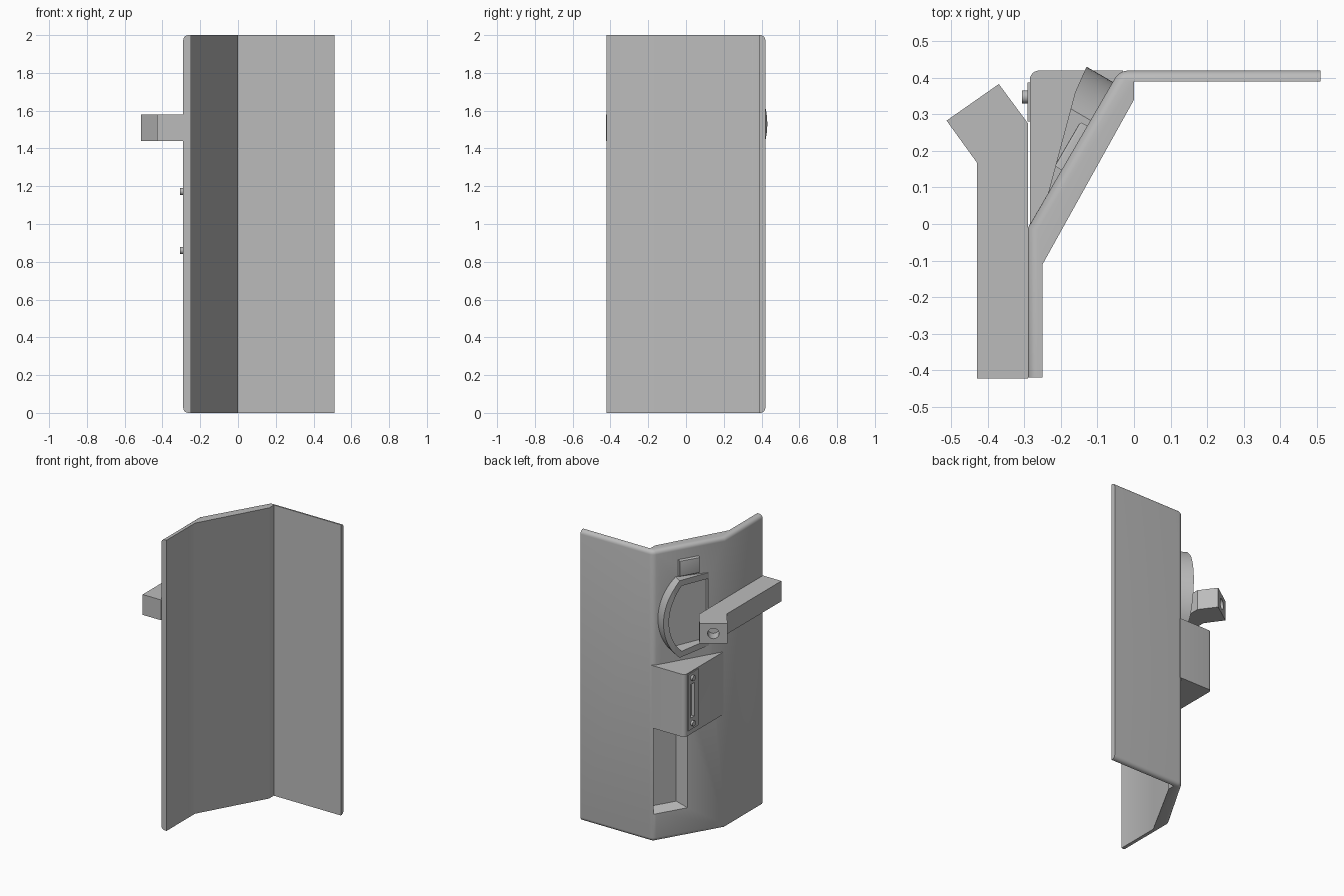
import bpy, bmesh, math
from mathutils import Vector

if "Cube" in bpy.data.objects:
    bpy.data.objects.remove(bpy.data.objects["Cube"])

GREY = (0.5, 0.5, 0.5, 1)
mat = bpy.data.materials.new("plain grey")
mat.use_nodes = True
mat.diffuse_color = GREY
mat.node_tree.nodes["Principled BSDF"].inputs["Base Color"].default_value = GREY

# Frame of the slanted face: u runs along it, h points out of it
CORNER = Vector((-0.04, 0.42, 0))
BEND = Vector((-0.29, -0.01, 0))
ALONG = (BEND - CORNER).normalized()
OUT = Vector((ALONG.y, -ALONG.x, 0))


def upright(x, y, z):
    return Vector((x, y, z))


def on_slant(u, z, h):
    return CORNER + ALONG * u + OUT * h + Vector((0, 0, z))


def sideways(y, z, x):
    return Vector((x, y, z))


def prism(pts, place, low, high, top=None):
    """Extrude an outline; an optional second outline gives a tapered end."""
    bm = bmesh.new()
    a = [bm.verts.new(place(p, q, low)) for p, q in pts]
    b = [bm.verts.new(place(p, q, high)) for p, q in (top or pts)]
    bm.faces.new(a)
    bm.faces.new(b)
    for i in range(len(a)):
        j = (i + 1) % len(a)
        bm.faces.new((a[i], a[j], b[j], b[i]))
    bmesh.ops.recalc_face_normals(bm, faces=bm.faces)
    return bm


def finish(name, bm):
    bmesh.ops.recalc_face_normals(bm, faces=bm.faces)
    mesh = bpy.data.meshes.new(name)
    bm.to_mesh(mesh)
    bm.free()
    mesh.materials.append(mat)
    ob = bpy.data.objects.new(name, mesh)
    bpy.context.collection.objects.link(ob)
    return ob


def activate(ob):
    bpy.ops.object.select_all(action='DESELECT')
    ob.select_set(True)
    bpy.context.view_layer.objects.active = ob


def cut(ob, cutter):
    mod = ob.modifiers.new("cut", 'BOOLEAN')
    mod.operation = 'DIFFERENCE'
    mod.solver = 'EXACT'
    mod.object = cutter
    activate(ob)
    bpy.ops.object.modifier_apply(modifier=mod.name)


def rect(p0, p1, q0, q1):
    return [(p0, q0), (p1, q0), (p1, q1), (p0, q1)]


def cylinder(start, axis, radius, length):
    bm = bmesh.new()
    rot = axis.to_track_quat('Z', 'Y').to_matrix().to_4x4()
    rot.translation = start + axis * (length / 2)
    bmesh.ops.create_cone(bm, cap_ends=True, segments=24, radius1=radius,
                          radius2=radius, depth=length, matrix=rot)
    return bm


# Folded panel with rounded outer rims and a rounded outer fold
outline = [(0.51, 0.42), CORNER.xy, BEND.xy, (-0.29, -0.42), (-0.25, -0.42),
           (-0.25, -0.11), (0, 0.34), (0, 0.39), (0.51, 0.39)]
bm = prism(outline, upright, 0, 2)
outer = [Vector(p) for p in outline[:4]]


def is_outer(v):
    return any((v.co.xy - p).length < 0.001 for p in outer)


rims = []
for e in bm.edges:
    a, b = e.verts
    vertical = abs(a.co.z - b.co.z) > 1
    if is_outer(a) and is_outer(b):
        if not vertical or (a.co.xy - CORNER.xy).length < 0.001:
            rims.append(e)
bmesh.ops.bevel(bm, geom=rims, offset=0.026, segments=5, profile=0.5,
                affect='EDGES')
panel = finish("folded_panel", bm)


# Raised cup: curved on one side, sloping down to the panel on the other
def cup_outline(inset):
    radius, half = 0.35 - inset, 0.265 - inset
    sweep = math.asin(half / radius)
    pts = []
    for i in range(25):
        a = sweep * (i / 12 - 1)
        pts.append((0.386 - radius * math.cos(a), 1.53 + radius * math.sin(a)))
    end = 0.40 - inset * 0.5
    return pts + [(end, 1.53 + half - 0.015), (end, 1.53 - half + 0.015)]


bm = prism(cup_outline(0), on_slant, -0.02, 0.2)
for (u0, h0), (u1, h1) in (((0.036, 0.083), (0.112, 0.075)),
                           ((0.112, 0.075), (0.388, 0.0))):
    slope = ALONG * (u1 - u0) + OUT * (h1 - h0)
    normal = Vector((-slope.y, slope.x, 0)).normalized()
    if normal.dot(OUT) < 0:
        normal = -normal
    bmesh.ops.bisect_plane(bm, geom=bm.verts[:] + bm.edges[:] + bm.faces[:],
                           plane_co=on_slant(u0, 0, h0), plane_no=normal,
                           clear_outer=True)
    bmesh.ops.holes_fill(bm, edges=[e for e in bm.edges if e.is_boundary])
cup = finish("raised_cup", bm)

# Hollow of the cup and the tapered finger recess
hollow = finish("hollow_cutter", prism(cup_outline(0.04), on_slant, -0.03, 0.3))
recess = finish("recess_cutter", prism(rect(0.19, 0.03, 0.22, 0.80), on_slant,
                                       -0.06, 0.001,
                                       rect(0.24, 0.006, 0.19, 0.80)))
cut(cup, hollow)
cut(panel, hollow)
cut(panel, recess)

# Button above the cup
bm = prism(rect(0.175, 0.315, 1.80, 1.91), on_slant, -0.01, 0.022)
lip = [e for e in bm.edges if all((v.co - CORNER).dot(OUT) > 0 for v in e.verts)]
bmesh.ops.bevel(bm, geom=lip, offset=0.007, segments=3, profile=0.5,
                affect='EDGES')
button = finish("button", bm)

# Triangular latch housing with one rounded corner
arc = []
for i in range(7):
    a = math.pi - i * math.pi / 12
    arc.append((-0.26 + 0.025 * math.cos(a), 0.395 + 0.025 * math.sin(a)))
housing_pts = [(-0.285, -0.003)] + arc + [(-0.03, 0.42), (-0.02, 0.37),
                                          (-0.25, -0.03)]
housing = finish("latch_housing", prism(housing_pts, upright, 0.785, 1.215))

# Latch plate with a slot and two screws
plate = finish("latch_plate", prism(rect(0.28, 0.388, 0.82, 1.208), sideways,
                                    -0.291, -0.28))
slot = finish("slot_cutter", prism(rect(0.325, 0.365, 0.90, 1.13), sideways,
                                   -0.31, -0.27))
cut(plate, slot)
cut(housing, slot)
screws = []
for label, z in (("upper", 1.172), ("lower", 0.86)):
    screws.append(finish(label + "_screw", cylinder(
        Vector((-0.28, 0.348, z)), Vector((-1, 0, 0)), 0.018, 0.026)))

# Handle bar with an angled, drilled end
bar = [(-0.43, -0.423), (-0.29, -0.423), (-0.29, 0.275), (-0.37, 0.383),
       (-0.513, 0.283), (-0.43, 0.168)]
handle = finish("handle_bar", prism(bar, upright, 1.44, 1.58))
drill_axis = Vector((-0.1, 0.143, 0)).normalized()
drill = finish("drill_cutter", cylinder(
    Vector((-0.4415, 0.333, 1.51)) - drill_axis * 0.08, drill_axis, 0.036, 0.12))
cut(handle, drill)

for helper in (hollow, recess, slot, drill):
    bpy.data.objects.remove(helper)

for ob in [panel, cup, button, housing, plate, handle] + screws:
    activate(ob)
    bpy.ops.object.shade_smooth_by_angle(angle=math.radians(30))
